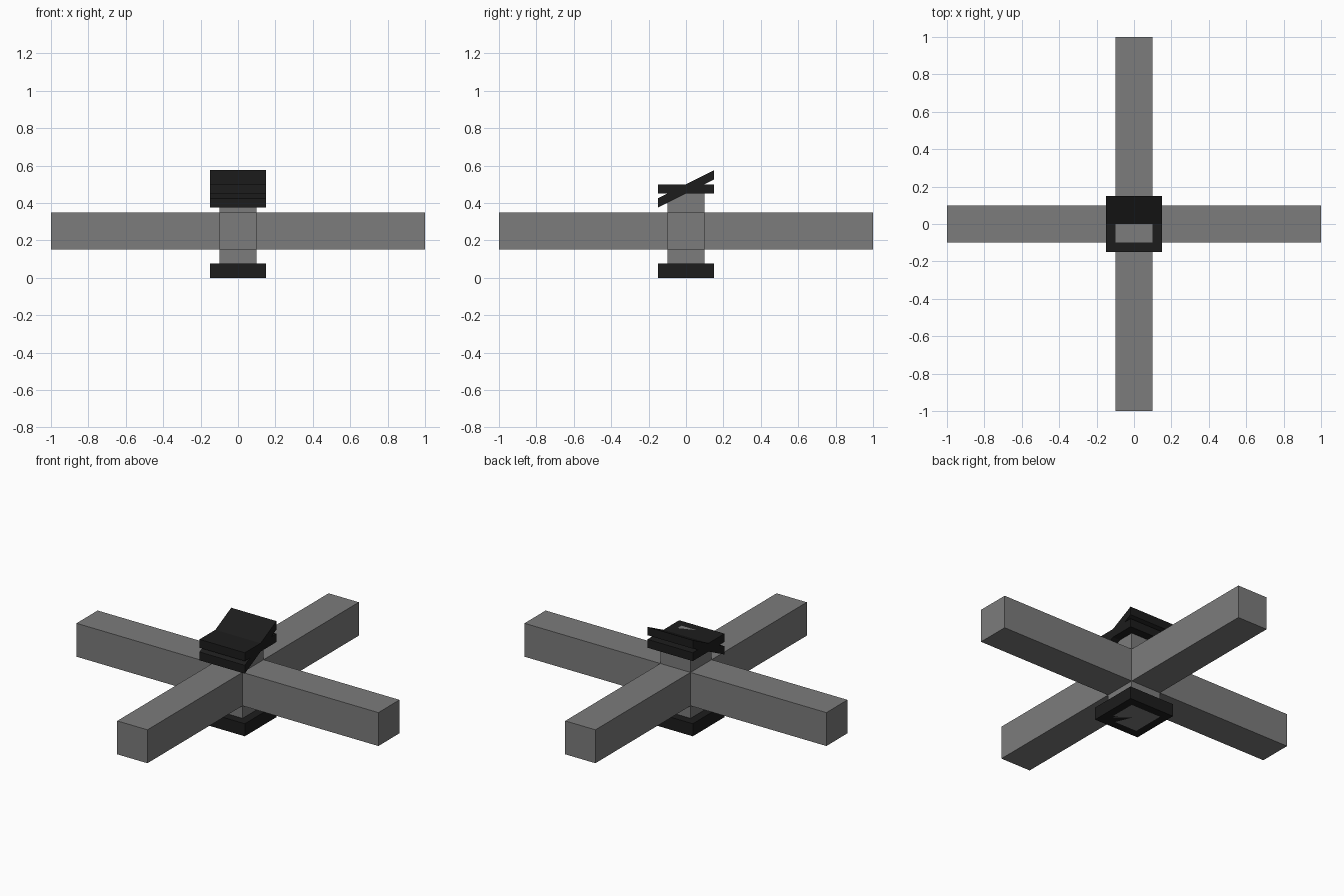
import bpy, bmesh

if "Cube" in bpy.data.objects:
    bpy.data.objects.remove(bpy.data.objects["Cube"])

def material(name, value):
    m = bpy.data.materials.new(name)
    m.diffuse_color = (value, value, value, 1)
    m.use_nodes = True
    m.node_tree.nodes["Principled BSDF"].inputs["Base Color"].default_value = m.diffuse_color
    return m

steel = material("steel_grey", 0.2)
black = material("dark_trim", 0.012)

def box(name, half_x, half_y, z0, z1, mat, slope=0.0):
    """Closed box; slope lifts z in proportion to y (sheared plate)."""
    bm = bmesh.new()
    bmesh.ops.create_cube(bm, size=2)
    for v in bm.verts:
        y = v.co.y * half_y
        z = z1 if v.co.z > 0 else z0
        v.co = (v.co.x * half_x, y, z + slope * y)
    mesh = bpy.data.meshes.new(name)
    bm.to_mesh(mesh)
    bm.free()
    mesh.materials.append(mat)
    ob = bpy.data.objects.new(name, mesh)
    bpy.context.collection.objects.link(ob)
    return ob

# Crossing horizontal beams
box("beam_x", 1.0, 0.1, 0.15, 0.35, steel)
box("beam_y", 0.1, 1.0, 0.15, 0.35, steel)

# Upright post, flush with base and cap
box("post", 0.1, 0.1, 0.0, 0.5, steel)

# Base collar, flat cap plate and tilted lid
box("base_collar", 0.15, 0.15, 0.0, 0.075, black)
box("cap_plate", 0.15, 0.15, 0.45, 0.5, black)
box("tilted_lid", 0.15, 0.15, 0.45, 0.5, black, slope=0.5)
